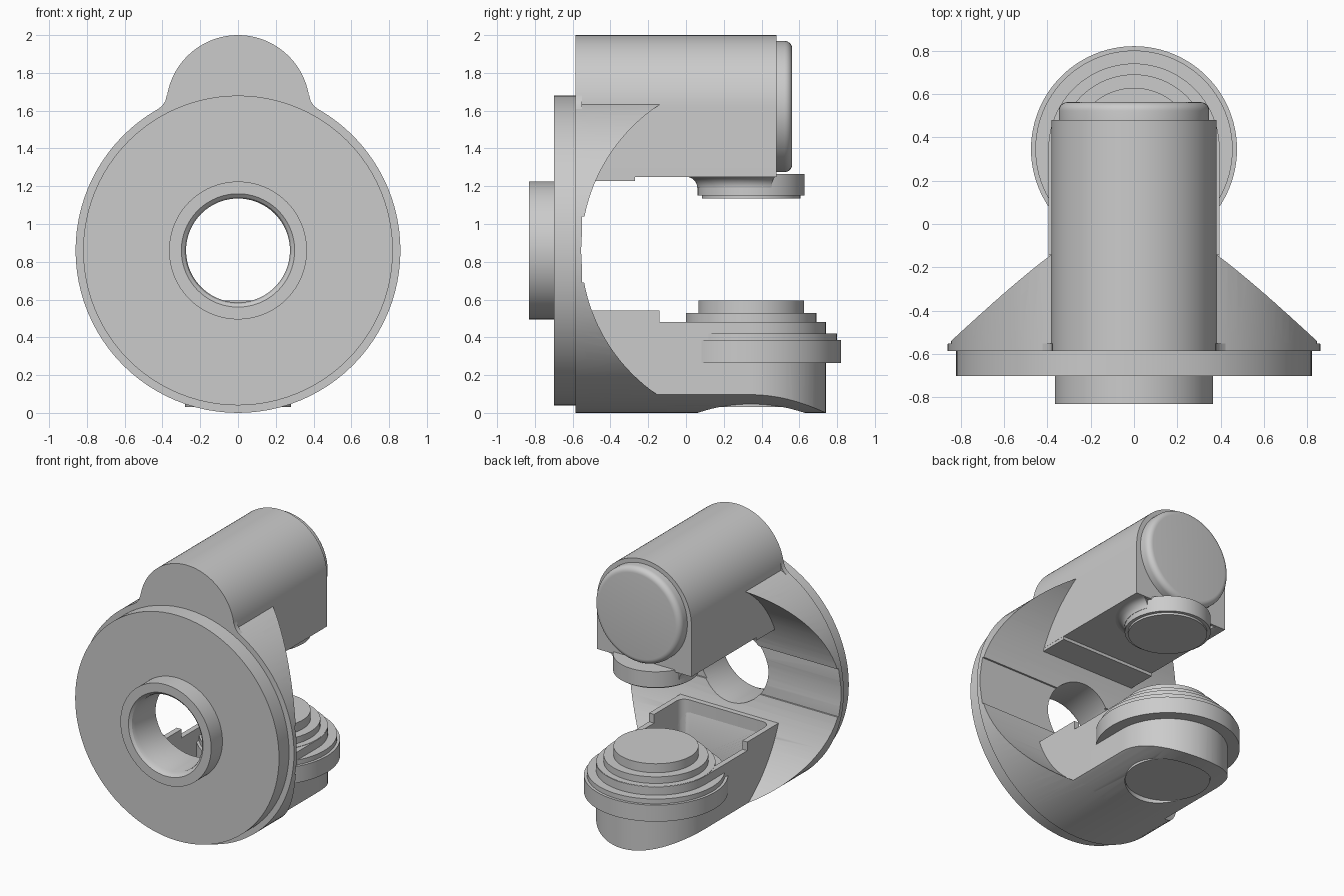
import bpy, bmesh
from math import pi, sin, cos

if "Cube" in bpy.data.objects:
    bpy.data.objects.remove(bpy.data.objects["Cube"])

HUB_Z = 0.86      # height of the main flange axis
JOINT_Y = 0.345   # position of the vertical joint axis
SEG = 96


def finish(name, bm):
    bmesh.ops.remove_doubles(bm, verts=bm.verts, dist=1e-5)
    bmesh.ops.recalc_face_normals(bm, faces=bm.faces)
    me = bpy.data.meshes.new(name)
    bm.to_mesh(me)
    bm.free()
    ob = bpy.data.objects.new(name, me)
    bpy.context.collection.objects.link(ob)
    return ob


def lathe(name, profile, axis, centre, start=0.0, sweep=2 * pi):
    """Revolve a closed (radius, height) profile round the Y or Z axis."""
    bm = bmesh.new()
    full = sweep > 2 * pi - 1e-6
    rings = []
    for i in range(SEG if full else SEG + 1):
        a = start + sweep * i / SEG
        ring = []
        for r, h in profile:
            c, s = r * cos(a), r * sin(a)
            if axis == 'Y':
                co = (centre[0] + c, h, centre[1] + s)
            else:
                co = (centre[0] + c, centre[1] + s, h)
            ring.append(bm.verts.new(co))
        rings.append(ring)
    n = len(profile)
    for i in range(SEG):
        a, b = rings[i], rings[(i + 1) % len(rings)]
        for j in range(n):
            k = (j + 1) % n
            if profile[j][0] == 0 and profile[k][0] == 0:
                continue
            if profile[j][0] == 0:
                bm.faces.new((a[j], a[k], b[k]))
            elif profile[k][0] == 0:
                bm.faces.new((a[j], a[k], b[j]))
            else:
                bm.faces.new((a[j], a[k], b[k], b[j]))
    if not full:
        bm.faces.new(rings[0])
        bm.faces.new(rings[-1])
    loose = [v for v in bm.verts if not v.link_faces]
    bmesh.ops.delete(bm, geom=loose, context='VERTS')
    return finish(name, bm)


def prism(name, pts, axis, lo, hi):
    """Extrude a 2D outline along an axis."""
    place = {'X': lambda p, t: (t, p[0], p[1]),
             'Y': lambda p, t: (p[0], t, p[1]),
             'Z': lambda p, t: (p[0], p[1], t)}[axis]
    bm = bmesh.new()
    a = [bm.verts.new(place(p, lo)) for p in pts]
    b = [bm.verts.new(place(p, hi)) for p in pts]
    bm.faces.new(a)
    bm.faces.new(b)
    for i in range(len(pts)):
        j = (i + 1) % len(pts)
        bm.faces.new((a[i], a[j], b[j], b[i]))
    return finish(name, bm)


def arc(cx, cy, r, a0, a1, n):
    return [(cx + r * cos(a0 + (a1 - a0) * i / n), cy + r * sin(a0 + (a1 - a0) * i / n))
            for i in range(n + 1)]


def rect(x0, y0, x1, y1):
    return [(x0, y0), (x1, y0), (x1, y1), (x0, y1)]


def boolean(ob, cutter, op='DIFFERENCE'):
    m = ob.modifiers.new(op, 'BOOLEAN')
    m.operation, m.solver, m.object = op, 'EXACT', cutter
    bpy.context.view_layer.objects.active = ob
    bpy.ops.object.modifier_apply(modifier=m.name)


# Cutters
throat = prism("cut_throat", arc(0.37, HUB_Z, 0.925, 0, 2 * pi * 127 / 128, 127), 'X', -1, 1)
slot = prism("cut_slot", rect(-0.55, 0.69, 0.2, 1.04), 'X', -1, 1)
pocket_outline = (arc(0.295, -0.40, 0.06, 0, -pi / 2, 6) + arc(-0.295, -0.40, 0.06, -pi / 2, -pi, 6)
                  + [(-0.355, JOINT_Y)] + arc(0, JOINT_Y, 0.355, pi, 0, 32)[1:])
pocket = prism("cut_pocket", pocket_outline, 'Z', 0.13, 0.9)
step_a = prism("cut_step", rect(-0.14, 0.48, 1, 0.7), 'X', -1, 1)
barrel = lathe("cut_barrel", [(0, -0.57), (0.86, -0.57), (0.86, 1), (0, 1)], 'Y', (0, HUB_Z))
pad_hole = lathe("cut_pad", [(0, -0.2), (0.283, -0.2), (0.283, 0.035), (0, 0.035)], 'Z', (0, JOINT_Y))

# Flange, front disc, bored boss and side wings
flange = lathe("flange_with_wings",
               [(0.30, -0.83), (0.365, -0.83), (0.365, -0.70), (0.82, -0.70), (0.82, -0.585),
                (0.86, -0.585), (0.86, -0.10), (0.275, -0.10), (0.275, -0.79), (0.283, -0.815)],
               'Y', (0, HUB_Z))
boolean(flange, throat)
boolean(flange, slot)
boolean(flange, pocket)

# Lower arm: rounded-end trough clipped by the barrel
outline = [(-0.395, -0.57), (0.395, -0.57)] + arc(0, JOINT_Y, 0.395, 0, pi, 48)
lower = prism("lower_arm", outline, 'Z', -0.1, 0.543)
boolean(lower, barrel, 'INTERSECT')
boolean(lower, throat_front := prism("cut_front", [(-0.55, 0.64)] + [(-0.48, 0.545), (-0.48, 0.64)], 'X', -1, 1))
boolean(lower, step_a)
boolean(lower, pocket)
boolean(lower, pad_hole)

# Flat pad under the lower arm
lathe("bottom_pad", [(0, 0.03), (0.28, 0.03), (0.28, 0.12), (0, 0.12)], 'Z', (0, JOINT_Y))

# Stepped joint stack on the lower arm
lathe("lower_joint",
      [(0, 0.12), (0.35, 0.12), (0.35, 0.265), (0.475, 0.265), (0.475, 0.385), (0.455, 0.385),
       (0.455, 0.42), (0.392, 0.42), (0.392, 0.482), (0.345, 0.482), (0.345, 0.53),
       (0.28, 0.53), (0.28, 0.595), (0, 0.595)], 'Z', (0, JOINT_Y))

# Upper arm: round top, square underside
prism("upper_arm", arc(0, 1.62, 0.38, 0, pi, 48) + [(-0.38, 1.25), (0.38, 1.25)], 'Y', -0.585, 0.48)
prism("upper_arm_step", rect(-0.379, 1.228, 0.379, 1.30), 'Y', -0.56, -0.27)

# Small fillets between flange and upper arm
for side, s in (("left", -1), ("right", 1)):
    prism("fillet_" + side, [(s * 0.36, 1.60), (s * 0.43, 1.602), (s * 0.40, 1.628),
                             (s * 0.385, 1.65), (s * 0.377, 1.68)], 'Y', -0.585, -0.55)

# Rounded cap on the end of the upper arm
lathe("end_cap", [(0, 0.47), (0.347, 0.47)] + [(0.307 + 0.04 * cos(t * pi / 12), 0.522 + 0.04 * sin(t * pi / 12))
                                               for t in range(7)] + [(0, 0.562)], 'Y', (0, 1.622))

# Upper joint disc and its flared collar
lathe("upper_joint", [(0, 1.135), (0.26, 1.135), (0.26, 1.15), (0.283, 1.15), (0.283, 1.265), (0, 1.265)],
      'Z', (0, JOINT_Y))
flare = [(0.345 - 0.06 * sin(t * pi / 12), 1.19 + 0.06 * cos(t * pi / 12)) for t in range(7)]
lathe("joint_collar", [(0.2, 1.26), (0.345, 1.26)] + flare + [(0.2, 1.19)], 'Z', (0, JOINT_Y),
      pi - 0.39, pi + 0.78)

# Remove helpers and shade
for ob in list(bpy.data.objects):
    if ob.name.startswith("cut_"):
        bpy.data.objects.remove(ob)
for ob in bpy.data.objects:
    bpy.ops.object.select_all(action='DESELECT')
    ob.select_set(True)
    bpy.context.view_layer.objects.active = ob
    bpy.ops.object.shade_smooth_by_angle(angle=0.5)
